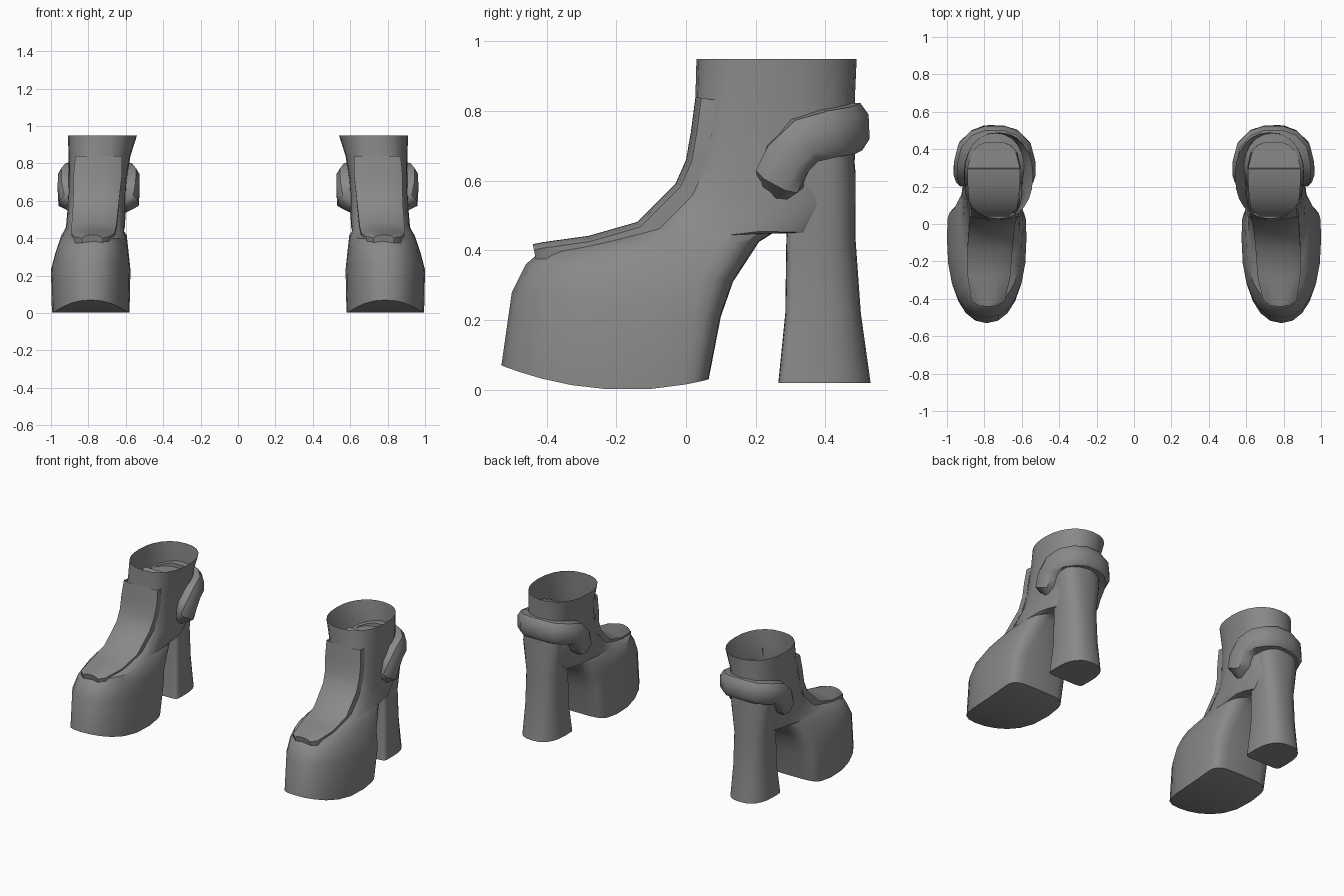
import bpy, bmesh, math
from mathutils import Vector

if "Cube" in bpy.data.objects:
    bpy.data.objects.remove(bpy.data.objects["Cube"])

grey = bpy.data.materials.new("grey_leather")
grey.diffuse_color = (0.25, 0.25, 0.25, 1)
grey.use_nodes = True
grey.node_tree.nodes["Principled BSDF"].inputs["Base Color"].default_value = grey.diffuse_color
N = 24


def finish(name, bm, angle=35, fix=True):
    """Turn a bmesh into a smooth-shaded object mirrored to make the pair."""
    if fix:
        bmesh.ops.recalc_face_normals(bm, faces=bm.faces)
    me = bpy.data.meshes.new(name)
    bm.to_mesh(me)
    bm.free()
    me.materials.append(grey)
    ob = bpy.data.objects.new(name, me)
    bpy.context.collection.objects.link(ob)
    bpy.ops.object.select_all(action='DESELECT')
    ob.select_set(True)
    bpy.context.view_layer.objects.active = ob
    bpy.ops.object.shade_smooth_by_angle(angle=math.radians(angle))
    mod = ob.modifiers.new("pair", 'MIRROR')
    mod.use_mirror_merge = False
    return ob


def spow(v, n):
    return math.copysign(abs(v) ** (2 / n), v)


def ring(yf, zf, yb, zb, ym, xl, xr, nf, nb, sag=0):
    """Tilted rounded outline from a front point to a back point."""
    pts = []
    for i in range(N):
        a = 2 * math.pi * i / N
        s, c = math.sin(a), -math.cos(a)      # starts at the front
        n = nf if c < 0 else nb
        x = (xl + xr) / 2 + (xr - xl) / 2 * spow(s, n)
        y = ym + (yb - ym if c > 0 else ym - yf) * spow(c, n)
        t = (y - yf) / (yb - yf)
        pts.append((x, y, zf + (zb - zf) * t - 4 * sag * t * (1 - t)))
    return pts


def skin(bm, rows, closed=True):
    rows = [[bm.verts.new(p) for p in r] for r in rows]
    n = len(rows[0])
    for a, b in zip(rows, rows[1:]):
        for i in range(n if closed else n - 1):
            j = (i + 1) % n
            bm.faces.new((a[i], a[j], b[j], b[i]))
    return rows


def cap(bm, r):
    """Fill a ring with cross strips."""
    n = len(r)
    bm.faces.new((r[0], r[1], r[n - 1]))
    for i in range(1, n // 2 - 1):
        bm.faces.new((r[i], r[i + 1], r[n - i - 1], r[n - i]))
    bm.faces.new((r[n // 2 - 1], r[n // 2], r[n // 2 + 1]))


# Platform, vamp and shaft in one loft, open at the top
bm = bmesh.new()
rows = skin(bm, [ring(*p) for p in (
    (-.53, .07, .065, .03, -.10, .58, .995, 2.2, 5, .048),
    (-.50, .28, .10, .21, -.08, .575, 1.0, 2.3, 5),
    (-.46, .36, .135, .31, -.05, .585, .975, 2.4, 4),
    (-.42, .395, .21, .425, .0, .595, .945, 2.4, 3.5),
    (-.28, .425, .25, .45, .03, .61, .93, 2.5, 3),
    (-.14, .465, .40, .45, .12, .605, .92, 2.7, 2.5),
    (-.025, .575, .48, .52, .22, .60, .912, 3, 2.4),
    (.005, .65, .484, .62, .24, .60, .908, 3, 2.3),
    (.02, .73, .485, .70, .25, .595, .905, 3, 2.3),
    (.027, .84, .485, .84, .26, .575, .905, 2.6, 2.2),
    (.03, .95, .49, .95, .26, .54, .91, 2.3, 2.2))])
cap(bm, rows[0])
finish("boot_body", bm)

# Block heel: flat front, rounded back, flared foot
bm = bmesh.new()
rows = skin(bm, [ring(yf, z, yb, z, yf + .09, .765 - w, .765 + w, 8, 2.5)
                 for z, yf, yb, w in ((.02, .265, .53, .128), (.22, .285, .502, .115),
                                      (.43, .288, .487, .113), (.62, .30, .487, .135),
                                      (.70, .30, .48, .135))])
cap(bm, rows[0])
cap(bm, rows[-1])
finish("heel", bm)

# Raised panel running from the toe up the front of the ankle
path = [(-.44, .418, .055, .78), (-.41, .424, .09, .78), (-.28, .442, .115, .775),
        (-.14, .482, .12, .77), (-.03, .592, .122, .76), (.0, .66, .125, .755),
        (.014, .74, .13, .75), (.027, .84, .125, .745)]
rows = []
for i, (y, z, w, cx) in enumerate(path):
    a, b = path[max(i - 1, 0)], path[min(i + 1, len(path) - 1)]
    t = Vector((0, b[0] - a[0], b[1] - a[1])).normalized()
    nrm = Vector((0, -t.z, t.y))
    row = []
    for u, d in ((-1, .06), (-1, .017), (-.8, .008), (-.4, .001), (0, 0),
                 (.4, .001), (.8, .008), (1, .017), (1, .06)):
        row.append(Vector((cx + u * w, y, z)) - nrm * d)
    rows.append(row)
rows.insert(0, [p - Vector((0, -.01, .045)) for p in rows[0]])
bm = bmesh.new()
skin(bm, rows, closed=False)
finish("front_panel", bm, 45)

# Padded strap wrapping the back of the ankle and dipping at both sides
half = [(.135, .245, .565), (.185, .262, .60), (.19, .29, .66), (.185, .345, .715),
        (.165, .42, .735), (.11, .475, .745), (.045, .497, .755)]
pts = [Vector((.745 + x, y, z)) for x, y, z in half]
pts += [Vector((.745 - x, y, z)) for x, y, z in reversed(half)]
rows = []
for i, p in enumerate(pts):
    t = (pts[min(i + 1, len(pts) - 1)] - pts[max(i - 1, 0)]).normalized()
    out = Vector((p.x - .745, (p.y - .28) * .9, 0)).normalized()
    out = (out - t * out.dot(t)).normalized()
    up = t.cross(out)
    if i in (0, len(pts) - 1):
        k = .6
    else:
        k = 1
    rows.append([p + out * u * k + up * v * k for u, v in
                 ((-.06, -.07), (.005, -.068), (.028, -.035), (.03, .035),
                  (.008, .068), (-.06, .075))])
bm = bmesh.new()
rows = skin(bm, rows)
bm.faces.new(rows[0])
bm.faces.new(rows[-1])
finish("ankle_strap", bm, 50)

# Insole inside the shaft: rises from the front to a ridge, then flat
bm = bmesh.new()
skin(bm, [[(.75 - w, y, z), (.75 + w, y, z)] for y, z, w in (
    (.04, .66, .08), (.08, .73, .125), (.15, .78, .135), (.22, .81, .14),
    (.295, .825, .14), (.30, .80, .14), (.42, .80, .11), (.48, .80, .05))], closed=False)
bmesh.ops.recalc_face_normals(bm, faces=bm.faces)
if sum(f.normal.z for f in bm.faces) < 0:
    bmesh.ops.reverse_faces(bm, faces=bm.faces)
finish("insole", bm, 35, fix=False)
